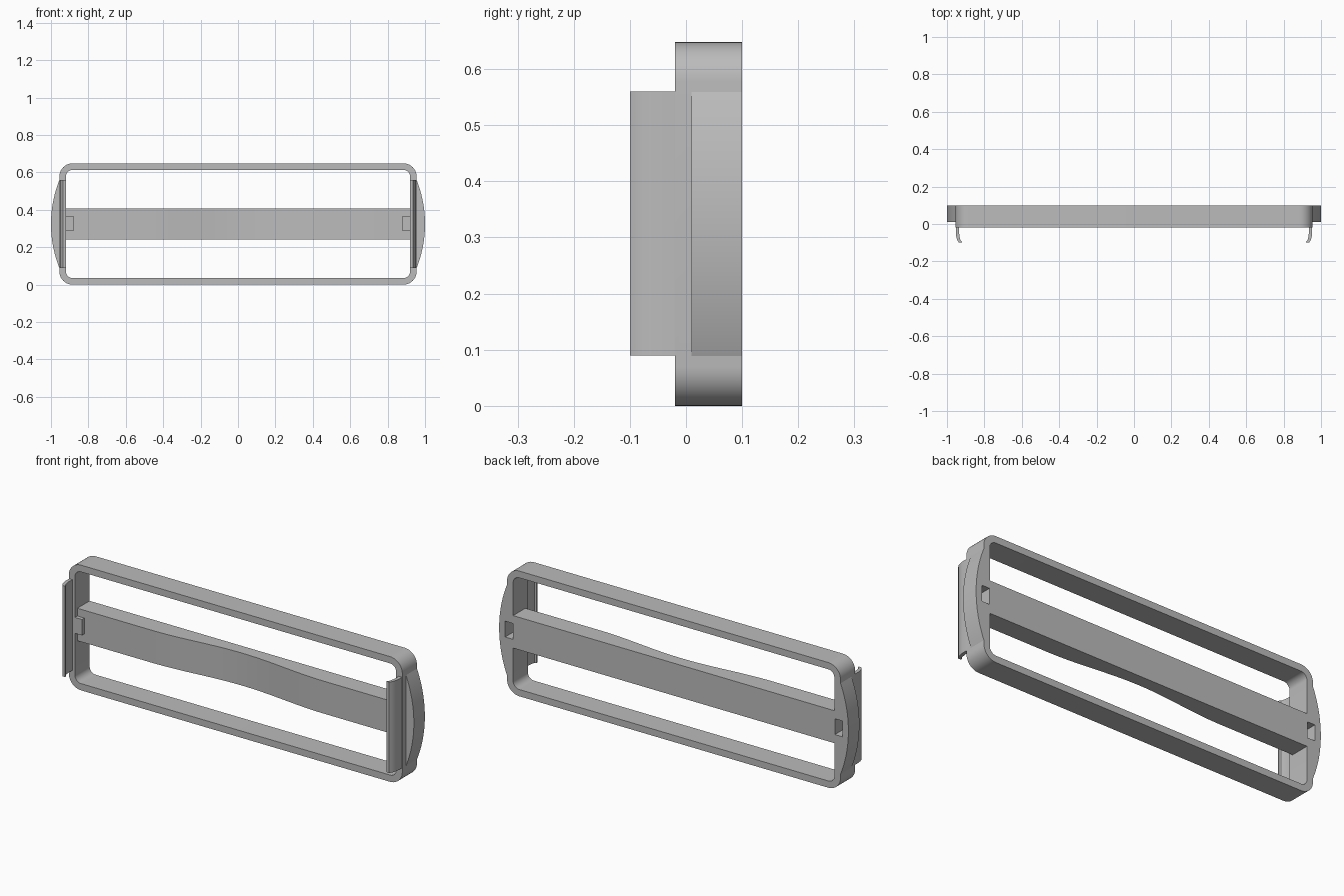
import bpy, bmesh, math

old = bpy.data.objects.get("Cube")
if old:
    bpy.data.objects.remove(old, do_unlink=True)

grey = bpy.data.materials.new("plain grey")
grey.use_nodes = True
grey.diffuse_color = (0.5, 0.5, 0.5, 1)
grey.node_tree.nodes["Principled BSDF"].inputs["Base Color"].default_value = (0.5, 0.5, 0.5, 1)

BACK, FRONT = 0.10, -0.02
MID = 0.324          # half of the frame height
HALF = 0.955         # half of the frame width
WALL = 0.035


def finish(name, bm, smooth=True):
    bmesh.ops.recalc_face_normals(bm, faces=bm.faces)
    mesh = bpy.data.meshes.new(name)
    bm.to_mesh(mesh)
    bm.free()
    mesh.materials.append(grey)
    obj = bpy.data.objects.new(name, mesh)
    bpy.context.collection.objects.link(obj)
    if smooth:
        bpy.ops.object.select_all(action='DESELECT')
        obj.select_set(True)
        bpy.context.view_layer.objects.active = obj
        bpy.ops.object.shade_smooth_by_angle(angle=math.radians(30))
    return obj


def prism(name, points, offset, smooth=True):
    """Extrude a closed outline of 3D points along an offset."""
    bm = bmesh.new()
    face = bm.faces.new([bm.verts.new(p) for p in points])
    out = bmesh.ops.extrude_face_region(bm, geom=[face])
    verts = [g for g in out["geom"] if isinstance(g, bmesh.types.BMVert)]
    bmesh.ops.translate(bm, verts=verts, vec=offset)
    return finish(name, bm, smooth)


def box(name, x0, x1, y0, y1, z0, z1):
    pts = [(x0, y0, z0), (x1, y0, z0), (x1, y1, z0), (x0, y1, z0)]
    return prism(name, pts, (0, 0, z1 - z0), False)


def rounded(hx, hz, r, steps=10):
    pts = []
    for i, (sx, sz) in enumerate([(1, 1), (-1, 1), (-1, -1), (1, -1)]):
        for k in range(steps + 1):
            a = math.pi / 2 * (i + k / steps)
            pts.append((sx * (hx - r) + r * math.cos(a), MID + sz * (hz - r) + r * math.sin(a)))
    return pts


# Rounded rectangular frame
bm = bmesh.new()
outer = rounded(HALF, MID, 0.07)
inner = rounded(HALF - WALL, MID - WALL, 0.035)
loops = [[bm.verts.new((x, y, z)) for x, z in ring]
         for ring, y in [(outer, FRONT), (outer, BACK), (inner, BACK), (inner, FRONT)]]
n = len(outer)
for a in range(4):
    p, q = loops[a], loops[(a + 1) % 4]
    for i in range(n):
        j = (i + 1) % n
        bm.faces.new((p[i], p[j], q[j], q[i]))
frame = finish("frame", bm)

# Crossbar with a shallow dip across the middle of its front
inside = HALF - WALL
steps = 40
dip = 0.5
outline = [(inside, BACK, 0.24), (-inside, BACK, 0.24), (-inside, 0, 0.24)]
for i in range(steps + 1):
    x = -dip + 2 * dip * i / steps
    outline.append((x, 0.0175 * (1 + math.cos(math.pi * x / dip)), 0.24))
outline.append((inside, 0, 0.24))
prism("crossbar", outline, (0, 0, 0.168))

# Hook section as (distance from centre, depth)
hook = [(0.953, FRONT), (0.953, -0.05), (0.95, -0.07), (0.944, -0.088), (0.936, -0.1),
        (0.92, -0.1), (0.92, -0.093), (0.928, -0.088), (0.932, -0.07), (0.935, -0.05), (0.935, FRONT)]

for side, s in (("left", 1), ("right", -1)):
    # Bowed ear on the outside of the frame
    half, bulge = 0.235, 0.045
    radius = (half ** 2 + bulge ** 2) / (2 * bulge)
    spread = math.asin(half / radius)
    arc = []
    for k in range(25):
        a = -spread + 2 * spread * k / 24
        arc.append((s * (1 - radius + radius * math.cos(a)), 0.01, MID + radius * math.sin(a)))
    ear = prism(side + "_ear", arc, (0, BACK - 0.01, 0))

    # Long hooked clip and the small block beside it
    prism(side + "_clip", [(s * x, y, 0.09) for x, y in hook], (0, 0, 0.47))
    box(side + "_block", s * 0.88, s * 0.925, FRONT, 0.005, 0.286, 0.368)

    # Rectangular pocket in the back
    cutter = box(side + "_pocket_cutter", s * 0.922, s * 0.966, 0.02, 0.15, 0.285, 0.367)
    for target in (frame, ear):
        mod = target.modifiers.new("pocket", 'BOOLEAN')
        mod.operation = 'DIFFERENCE'
        mod.solver = 'EXACT'
        mod.object = cutter
    cutter.hide_render = True
    cutter.hide_set(True)
    cutter.display_type = 'WIRE'
